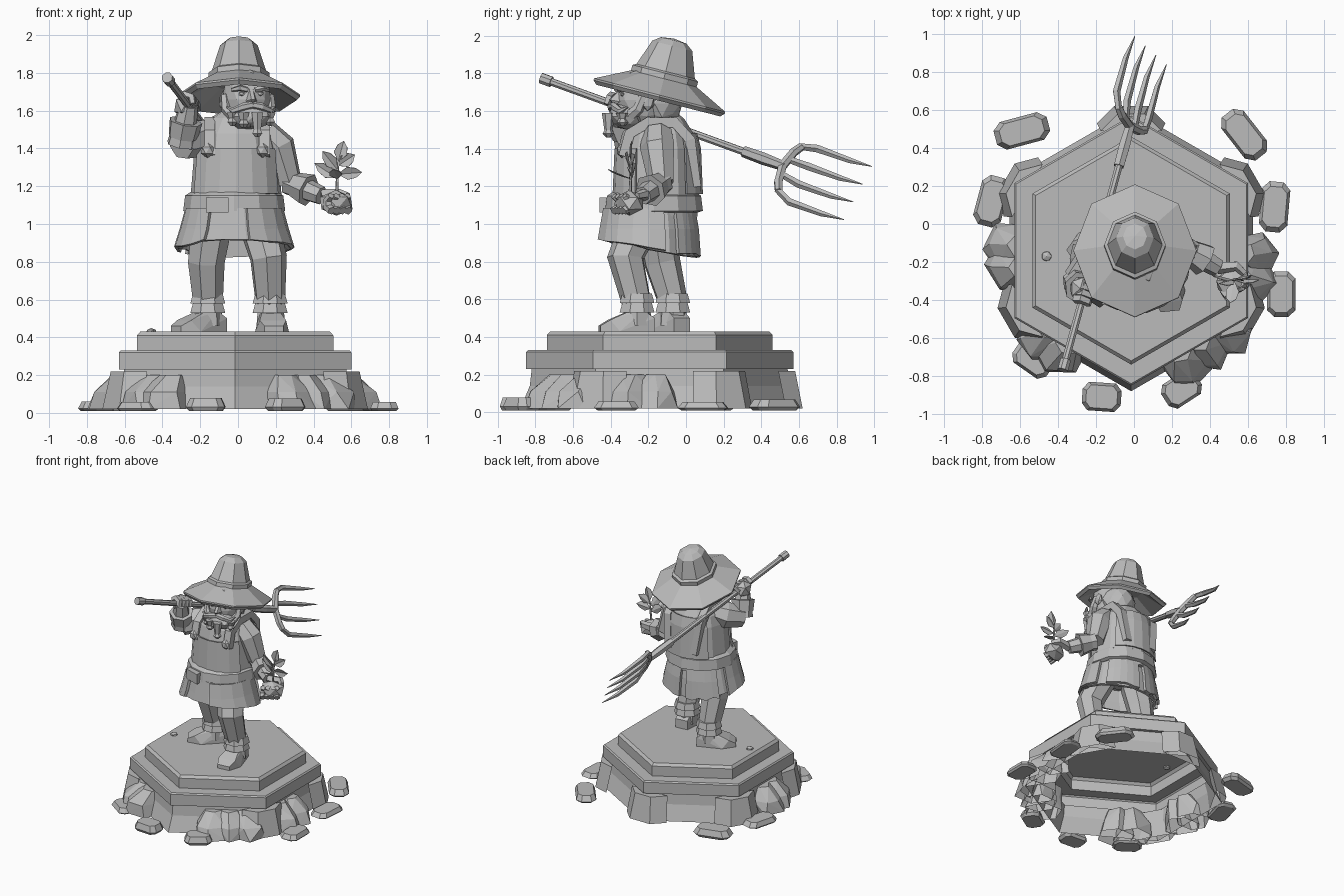
import bpy, bmesh, math, random
from mathutils import Vector, Matrix

random.seed(4)
if "Cube" in bpy.data.objects:
    bpy.data.objects.remove(bpy.data.objects["Cube"])

grey = bpy.data.materials.new("stone grey")
grey.use_nodes = True
shade = (.5, .5, .5, 1)
grey.diffuse_color = shade
grey.node_tree.nodes["Principled BSDF"].inputs["Base Color"].default_value = shade


def finish(name, bm, thick=0):
    bmesh.ops.recalc_face_normals(bm, faces=bm.faces)
    mesh = bpy.data.meshes.new(name)
    bm.to_mesh(mesh)
    bm.free()
    mesh.materials.append(grey)
    part = bpy.data.objects.new(name, mesh)
    bpy.context.collection.objects.link(part)
    if thick:
        part.modifiers.new("thickness", "SOLIDIFY").thickness = thick


def hull(name, points, open_below=False):
    bm = bmesh.new()
    verts = [bm.verts.new(p) for p in points]
    result = bmesh.ops.convex_hull(bm, input=verts)
    loose = [g for g in result["geom_interior"] if isinstance(g, bmesh.types.BMVert)]
    bmesh.ops.delete(bm, geom=loose, context="VERTS")
    bmesh.ops.dissolve_limit(bm, angle_limit=.02, verts=bm.verts, edges=bm.edges)
    if open_below:
        lowest = min(v.co.z for v in bm.verts) + .01
        floor = [f for f in bm.faces if all(v.co.z < lowest for v in f.verts)]
        bmesh.ops.delete(bm, geom=floor, context="FACES")
    finish(name, bm)


def skin(bm, rings, closed=True):
    for low, high in zip(rings, rings[1:]):
        count = len(low)
        for i in range(count if closed else count - 1):
            j = (i + 1) % count
            bm.faces.new((low[i], low[j], high[j], high[i]))


def limb(name, path, start, end, swell=0, sides=6):
    """Faceted tube along a path, tapering from start to end radius, swollen midway."""
    path = [Vector(p) for p in path]
    bm, rings = bmesh.new(), []
    turn, last = None, None
    for i, p in enumerate(path):
        along = (path[min(i + 1, len(path) - 1)] - path[max(i - 1, 0)]).normalized()
        turn = last.rotation_difference(along) @ turn if last else along.to_track_quat("Z", "Y")
        last = along
        t = i / (len(path) - 1)
        radius = start + (end - start) * t + swell * math.sin(math.pi * t)
        angles = [math.tau * (k + .5) / sides for k in range(sides)]
        rings.append([bm.verts.new(p + turn @ Vector((math.cos(a), math.sin(a), 0)) * radius) for a in angles])
    skin(bm, rings)
    bm.faces.new(rings[0])
    bm.faces.new(rings[-1])
    finish(name, bm)


def loft(name, centre, rings, sides=12, arc=None, thick=0, grow=0, hem=0):
    """Stack of ellipses (height, x radius, y radius); arc keeps only some degrees."""
    bm, out = bmesh.new(), []
    first, final = arc or (0, 360)
    for i, (z, rx, ry) in enumerate(rings):
        ring = []
        for k in range(sides + 1 if arc else sides):
            a = math.radians(first + (final - first) * k / sides)
            ragged = 0 if i else hem * (random.uniform(-.3, .3) - math.sin(a))
            ring.append(bm.verts.new((centre[0] + (rx + grow) * math.cos(a),
                                      centre[1] + (ry + grow) * math.sin(a), z + ragged)))
        out.append(ring)
    skin(bm, out, not arc)
    if not thick:
        bm.faces.new(out[0])
        bm.faces.new(out[-1])
    finish(name, bm, thick)


def lathe(name, profile, sides, matrix, start):
    bm, out = bmesh.new(), []
    angles = [math.radians(start) + math.tau * k / sides for k in range(sides)]
    for r, z in profile:
        out.append([bm.verts.new(matrix @ Vector((r * math.cos(a), r * math.sin(a), z))) for a in angles])
    skin(bm, out)
    bmesh.ops.remove_doubles(bm, verts=bm.verts, dist=.001)
    finish(name, bm)


def ball(name, place, size, detail=1, jitter=0, turn=0):
    bm = bmesh.new()
    bmesh.ops.create_icosphere(bm, subdivisions=detail, radius=1)
    matrix = Matrix.Translation(place) @ Matrix.Rotation(turn, 4, "Z") @ Matrix.Diagonal((*size, 1))
    for v in bm.verts:
        v.co = matrix @ (v.co * (1 + random.uniform(-jitter, jitter)))
    finish(name, bm)


def fist(name, centre, axis, begin):
    """Four fingers curled around an axis."""
    axis = axis.normalized()
    begin = (begin - axis * begin.dot(axis)).normalized() * .04
    for k in range(4):
        middle = centre + axis * (k - 1.5) * .035
        limb(name, [middle + Matrix.Rotation(a, 3, axis) @ begin for a in (0, 1, 2, 3)], .024, .018, .004, 5)


# Hexagonal pedestal, an open shell below
middle = Vector((-.015, -.14, 0))
base = Matrix.Translation(middle)
lathe("plinth_skirt", [(.74, .02), (.69, .14), (.68, .23)], 6, base, 90)
lathe("lower_slab", [(.68, .23), (.71, .23), (.71, .32), (.7, .33), (.6, .33)], 6, base, 90)
lathe("upper_slab", [(.6, .33), (.6, .41), (.58, .43), (0, .43)], 6, base, 90)
for corner in (-150, -30, 30, 90, 150):
    spin = base @ Matrix.Rotation(math.radians(corner), 4, "Z")
    hull("corner_buttress", [spin @ Vector((r - back, s * (w + back), z))
                             for z, r, w in ((.02, .76, .09), (.22, .72, .07))
                             for back in (0, .09) for s in (-1, 1)], True)

# Boulders leaning on the skirt, by compass angle
for angle in (178, 188, -2, -14, -40, -52, -64, -125, -136):
    outward = Vector((math.cos(math.radians(angle)), math.sin(math.radians(angle)), 0))
    size = random.uniform(.12, .15)
    points = []
    for z, scale in ((.02, 1), (.11, .9), (.2, .5)):
        for k in range(6):
            a = math.pi * k / 3 + random.uniform(-.2, .2)
            r = size * scale * random.uniform(.9, 1.1)
            points.append(middle + outward * (.65 - size * (1 - scale))
                          + Vector((r * math.cos(a), r * math.sin(a), z)))
    hull("boulder", points, True)

# Loose stones around the skirt, with their turn in degrees
for x, y, turn in ((-.59, .49, 15), (.58, .47, -52), (-.75, .12, 75), (.74, .09, 85),
                   (.775, -.37, 90), (-.53, -.71, -35), (-.17, -.91, -4), (.25, -.87, 33)):
    lay = Matrix.Translation((x, y, 0)) @ Matrix.Rotation(math.radians(turn), 4, "Z")
    long, wide, tall = .13 + .03 * y, .075, random.uniform(.05, .08)
    hull("loose_stone", [lay @ Vector((sx * long * s * u, sy * wide * s * v, z))
                         for z, s in ((.01, .85), (tall * .4, 1), (tall, .8))
                         for sx in (-1, 1) for sy in (-1, 1) for u, v in ((1, .5), (.7, 1))])
ball("pebble", (-.46, -.17, .43), (.03, .03, .02))

# Legs, cuffs and shoes
for side, hip, knee, ankle, turn in (("left", (.11, -.24, 1), (.16, -.32, .82), (.17, -.26, .58), .1),
                                     ("right", (-.14, -.16, 1), (-.17, -.13, .8), (-.16, -.07, .58), -1)):
    limb(side + "_trouser", [hip, knee, ankle], .11, .08, .005, 7)
    foot = Matrix.Translation((ankle[0], ankle[1], .43)) @ Matrix.Rotation(turn, 4, "Z")
    for low in (.1, .15):
        limb(side + "_cuff", [foot @ Vector((0, 0, low)), foot @ Vector((0, 0, low + .05))], .1, .085, 0, 8)
    limb(side + "_ankle", [foot @ Vector((0, 0, z)) for z in (.03, .15)], .08, .07, 0, 7)
    shoe = ((.09, 0, .05), (.09, .07, .05), (.03, .11, .05), (-.06, .1, .05), (-.1, 0, .09), (-.15, .06, .07), (-.2, 0, .05), (-.2, .03, .05))
    hull(side + "_shoe", [foot @ Vector((s * wide, y, z)) for y, z, wide in shoe for s in (-1, 1)])

# Tunic skirt, flaps, torso and belt
waist, chest = (-.02, -.2), (-.01, -.15)
SKIRT = [(.87, .28, .24), (.97, .25, .23), (1.08, .22, .21)]
TORSO = [(1.04, .22, .21), (1.16, .24, .22), (1.4, .22, .21), (1.48, .2, .19), (1.56, .14, .14), (1.6, .07, .09)]
loft("skirt", waist, SKIRT, 14, thick=-.02, hem=.04)
for arc in ((-75, 20), (160, 240), (35, 85), (95, 145)):
    loft("skirt_flap", waist, SKIRT, 5, arc, -.02, .02, .04)
loft("torso", chest, TORSO)
loft("bib", chest, TORSO[1:3], 6, (210, 330), -.01, .01)
loft("back_panel", chest, TORSO[1:4], 6, (40, 140), -.01, .01)
loft("belt", (-.02, -.17), [(1.06, .25, .23), (1.07, .27, .26), (1.15, .26, .25), (1.17, .23, .22)])
hull("buckle", [(-.11 + .06 * sx, y - .02 * sx, 1.1 + .04 * sz) for sx in (-1, 1) for sz in (-1, 1) for y in (-.44, -.38)])
for x in (-.15, .14):
    limb("shoulder_strap", [(x, -.33, 1.36), (x, -.3, 1.48), (x, -.2, 1.54), (x, -.06, 1.54), (x, .02, 1.45), (x * .8, .05, 1.2)], .04, .04, 0, 4)
    ball("strap_button", (x - .01, -.34, 1.39), (.04, .03, .04))

# Left arm, held out with an open fist
elbow, wrist, palm = Vector((.27, -.13, 1.22)), Vector((.44, -.23, 1.15)), Vector((.52, -.3, 1.11))
limb("left_sleeve", [(.14, -.15, 1.48), (.21, -.15, 1.41), elbow], .08, .07, .02, 7)
limb("left_forearm", [elbow, wrist], .07, .05, 0, 7)
limb("left_sleeve_cuff", [elbow.lerp(wrist, t) for t in (.2, .6)], .07, .09, 0, 7)
ball("left_palm", palm, (.1, .08, .07), 1, .06, .5)
fist("left_finger", palm + Vector((.02, -.06, 0)), Vector((.8, .5, 0)), Vector((0, 0, -1)))
limb("left_thumb", [wrist, (.54, -.22, 1.16), (.58, -.26, 1.15)], .035, .02, 0, 5)

# Sprig with folded leaves
bud = Vector((.53, -.29, 1.33))
limb("stem", [palm, palm.lerp(bud, .5), bud], .01, .006, 0, 5)
for height, reach in ((1, (.03, 0, .11)), (.8, (-.08, -.02, .1)), (.6, (-.12, .03, .08)),
                      (.7, (.13, 0, .01)), (.9, (.09, .02, .06)), (.6, (-.02, -.12, .05))):
    reach = Vector(reach)
    root = palm.lerp(bud, height)
    wide = reach.cross(Vector((.1, 1, .2))).normalized() * .035
    bm = bmesh.new()
    heel, tip = bm.verts.new(root), bm.verts.new(root + reach)
    for s in (-1, 1):
        edge = [bm.verts.new(root + reach * t + wide * s * f - Vector((0, .01, 0))) for t, f in ((.4, 1), (.75, .75))]
        bm.faces.new((heel, *edge, tip))
    finish("leaf", bm, .004)

# Pitchfork: shaft, socket, crossbar and four tines
butt, along = Vector((-.375, -.77, 1.775)), Vector((.25, .91, -.33)).normalized()
across = Vector((.165, -.15, -.28))
across = (across - along * across.dot(along)).normalized()
normal = across.cross(along)


def fork(d, w=0, n=0):
    return butt + along * d + across * w + normal * n


limb("fork_shaft", [butt, fork(1.4)], .021, .021, 0, 8)
limb("fork_shaft_end", [butt, fork(.06)], .03, .03, 0, 8)
limb("fork_socket", [fork(1.18), fork(1.3), fork(1.42)], .03, .026, .005)
limb("fork_crossbar", [fork(1.41 + 2 * w * w, w) for w in (-.15, -.1, 0, .1, .15)], .022, .022, .004)
for w in (-.18, -.06, .06, .18):
    limb("fork_tine", [fork(1.41 + w * w, w * .8), fork(1.53, w, -.02), fork(1.72, w, -.02), fork(1.85, w)], .018, .002, .01, 5)

# Right arm, raised to grip the shaft
elbow, grip = Vector((-.3, -.3, 1.42)), fork(.45)
limb("right_sleeve", [(-.12, -.15, 1.48), (-.22, -.2, 1.45), elbow], .08, .08, .02, 7)
limb("right_forearm", [elbow, elbow.lerp(grip, .5), grip], .08, .05, 0, 7)
limb("right_sleeve_cuff", [elbow.lerp(grip, t) for t in (.2, .6)], .08, .09, 0, 7)
ball("right_palm", grip + Vector((-.02, .02, 0)), (.06, .07, .07), 1, .05)
fist("right_finger", grip, along, Vector((-1, 0, .5)))

# Head, turned slightly to its left
HEAD = Matrix.Translation((.045, -.23, 1.65)) @ Matrix.Rotation(.2, 4, "Z")


def head(x, y, z):
    return HEAD @ Vector((x, y, z))


ball("head", head(0, 0, .01), (.13, .14, .17), 2, .02, .2)
ball("hair", head(0, .08, -.01), (.13, .13, .13), 2, .06, .2)
limb("neck", [head(0, .06, 0), (.02, -.14, 1.5)], .1, .11, 0, 8)
hull("nose", [head(s * x, y, z) for s in (-1, 1) for x, y, z in ((.01, -.12, .07), (.03, -.13, 0), (.01, -.18, .01), (.01, -.15, -.02))])
for s in (-1, 1):
    limb("eyebrow", [head(s * .02, -.13, .06), head(s * .06, -.13, .07), head(s * .1, -.1, .06)], .014, .01, .005, 5)
    ball("eye", head(s * .05, -.12, .04), (.02, .012, .013))
    ball("ear", head(s * .13, 0, 0), (.02, .04, .05))
    limb("moustache", [head(0, -.16, -.02), head(s * .05, -.16, -.03), head(s * .1, -.14, -.05), head(s * .13, -.11, -.03)], .02, .006, .008)
    limb("sideburn", [head(s * .12, -.02, .03), head(s * .12, -.05, -.04), head(s * .08, -.1, -.09), head(0, -.14, -.1)], .025, .04)
ball("beard", head(0, -.09, -.08), (.12, .1, .07), 2, .06, .2)
for x, y, drop in ((-.1, -.12, .13), (-.05, -.17, .14), (.02, -.19, .19), (.1, -.13, .13)):
    limb("beard_braid", [head(x, y, -.06), head(x, y, .04 - drop)], .035, .022)
    limb("braid_end", [head(x, y, lift - drop) for lift in (.04, .02, 0)], .02, .012, .015)

# Broad hat, tipped back and a little narrow
hat = Matrix.Translation((.005, -.14, 1.685)) @ Matrix.Rotation(-.25, 4, "X") @ Matrix.Diagonal((.9, 1, 1, 1))
lathe("hat", [(0, .06), (.15, .06), (.34, -.03), (.36, -.01), (.36, 0), (.18, .09), (.18, .12),
              (.16, .13), (.11, .27), (.07, .3), (0, .31)], 8, hat, 0)
